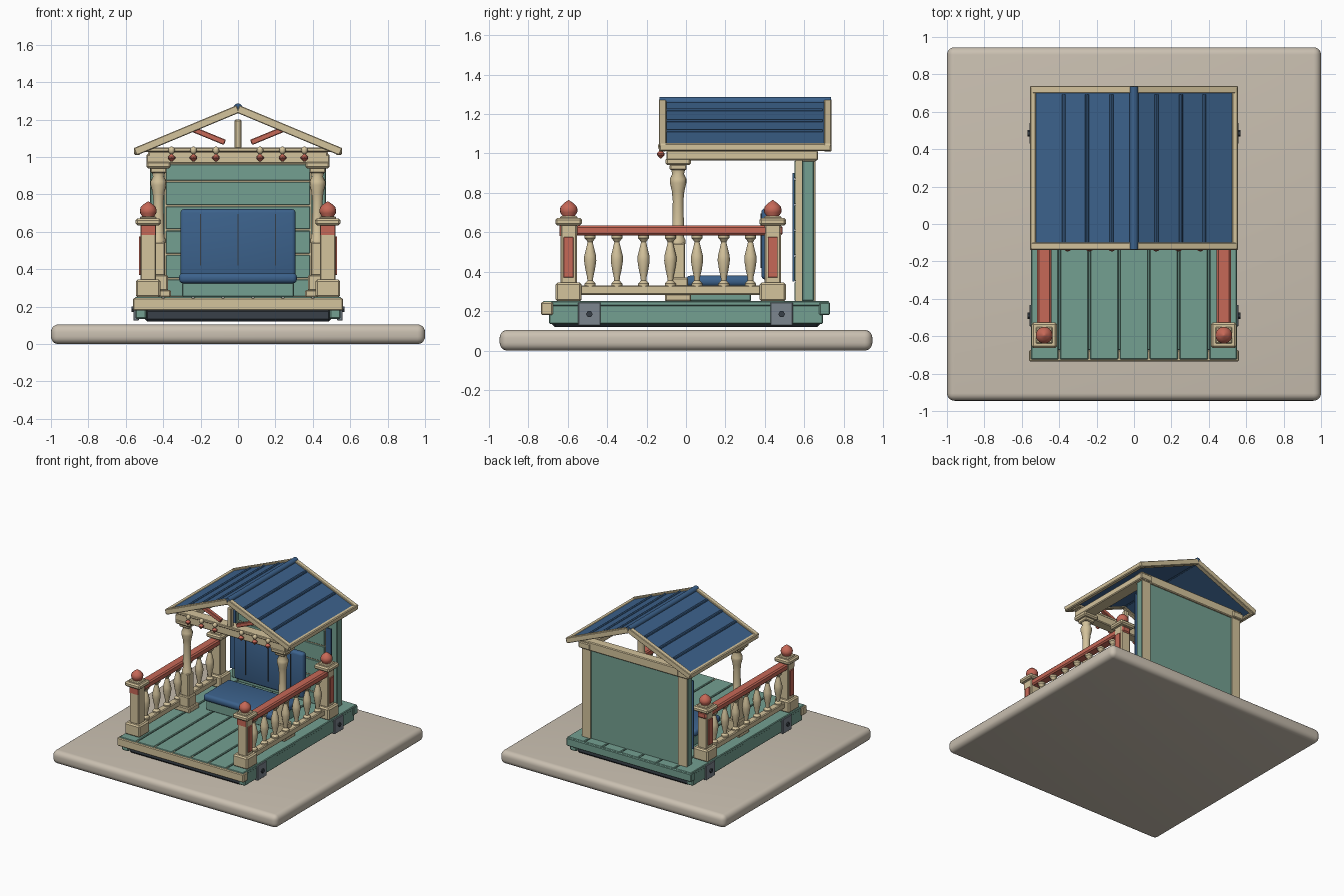
import bpy, bmesh, math
from mathutils import Vector, Matrix

if "Cube" in bpy.data.objects:
    bpy.data.objects.remove(bpy.data.objects["Cube"])


def mat(name, r, g, b):
    m = bpy.data.materials.new(name)
    m.diffuse_color = [((c / 255 + 0.055) / 1.055) ** 2.4 for c in (r, g, b)] + [1]
    m.use_nodes = True
    m.node_tree.nodes["Principled BSDF"].inputs["Base Color"].default_value = m.diffuse_color
    return m


CREAM = mat("cream paint", 212, 195, 156)
TEAL = mat("teal paint", 116, 160, 145)
RED = mat("brick red paint", 198, 104, 87)
BLUE = mat("blue", 60, 98, 140)
STONE = mat("stone", 202, 192, 177)
DARK = mat("charcoal", 56, 64, 72)
METAL = mat("grey metal", 124, 134, 143)


def finish(name, bm, m, smooth=False):
    bmesh.ops.recalc_face_normals(bm, faces=bm.faces)
    me = bpy.data.meshes.new(name)
    bm.to_mesh(me)
    bm.free()
    me.materials.append(m)
    ob = bpy.data.objects.new(name, me)
    bpy.context.collection.objects.link(ob)
    if smooth:
        bpy.ops.object.select_all(action='DESELECT')
        ob.select_set(True)
        bpy.context.view_layer.objects.active = ob
        bpy.ops.object.shade_smooth_by_angle(angle=math.radians(40))
    return ob


def box(name, m, x, y, z, bevel=0.006, seg=1, rot=None):
    """Box from (min, max) ranges, optionally rotated about its centre."""
    c = Vector([(a + b) / 2 for a, b in (x, y, z)])
    s = [abs(b - a) for a, b in (x, y, z)]
    bm = bmesh.new()
    bmesh.ops.create_cube(bm, size=1, matrix=Matrix.Diagonal((*s, 1)))
    if bevel:
        bmesh.ops.bevel(bm, geom=bm.edges[:], offset=min(bevel, min(s) * 0.4),
                        segments=seg, profile=0.5, affect='EDGES')
    bm.transform(Matrix.Translation(c) @ (rot or Matrix()))
    return finish(name, bm, m, seg > 1)


def block(name, m, x, y, z, h, bevel=0.006):
    """Square block centred on x, y with half width h."""
    return box(name, m, (x - h, x + h), (y - h, y + h), z, bevel)


def bar(name, m, a, b, y, t):
    """Board in the xz plane from a to b, thickness t, spanning range y."""
    d = Vector((b[0] - a[0], 0, b[1] - a[1]))
    cx, cz, L = (a[0] + b[0]) / 2, (a[1] + b[1]) / 2, d.length
    rot = Matrix.Rotation(-math.atan2(d.z, d.x), 4, 'Y')
    return box(name, m, (cx - L / 2, cx + L / 2), y, (cz - t / 2, cz + t / 2), 0.004, 1, rot)


def lathe(name, m, x, y, prof, n=16):
    """Turned part from (radius, height) pairs."""
    bm = bmesh.new()
    rings = [[bm.verts.new((x + r * math.cos(i * math.tau / n),
                            y + r * math.sin(i * math.tau / n), z)) for i in range(n)]
             for r, z in prof]
    for p, q in zip(rings, rings[1:]):
        for i in range(n):
            bm.faces.new((p[i], p[(i + 1) % n], q[(i + 1) % n], q[i]))
    bm.faces.new(rings[0])
    bm.faces.new(rings[-1])
    return finish(name, bm, m, True)


def rod(name, m, c, axis, r, L, n=12):
    """Cylinder centred on c along axis X or Y."""
    bm = bmesh.new()
    bmesh.ops.create_cone(bm, cap_ends=True, segments=n, radius1=r, radius2=r, depth=L)
    rot = Matrix.Rotation(math.pi / 2, 4, 'Y' if axis == 'X' else 'X')
    bm.transform(Matrix.Translation(c) @ rot)
    return finish(name, bm, m, n > 8)


# ground slab and platform
box("ground_slab", STONE, (-1, 1), (-.945, .945), (0, .105), .04, 5)
box("underframe", DARK, (-.5, .5), (-.68, .68), (.12, .19), .015)
box("subfloor", TEAL, (-.53, .53), (-.67, .67), (.18, .232), 0)
box("front_fascia", CREAM, (-.562, .562), (-.735, -.675), (.18, .246))
box("rear_fascia", TEAL, (-.555, .555), (.675, .73), (.18, .246))
edges = [-.555, -.4, -.24, -.08, .08, .24, .4, .555]
for a, b in zip(edges, edges[1:]):
    box("deck_plank", TEAL, (a + .004, b - .004), (-.725, .725), (.225, .252), .005)

BALUSTER = [(.028, .325), (.028, .34), (.014, .355), (.016, .375), (.024, .41), (.031, .455),
            (.030, .48), (.02, .52), (.013, .55), (.02, .562), (.028, .57), (.028, .588)]
COLUMN = [(.038, .54), (.038, .56), (.031, .575), (.028, .70), (.027, .76), (.032, .81),
          (.042, .85), (.042, .87), (.030, .895), (.036, .92)]
FINIAL = [(.028, .67), (.03, .68), (.043, .70), (.045, .715), (.04, .732),
          (.025, .747), (.012, .756), (.002, .763)]

for s in (-1, 1):
    # side beams with bolted brackets
    box("side_beam", TEAL, (s * .49, s * .548), (-.695, .695), (.135, .24))
    for y in (-.49, .485):
        box("bracket", METAL, (s * .53, s * .56), (y - .057, y + .057), (.125, .245), .004)
        rod("bracket_bolt", DARK, (s * .561, y, .185), 'X', .017, .018, 6)

    # railing
    X = s * .48
    for y in (-.595, .44):
        block("post_base", CREAM, X, y, (.25, .345), .066, .01)
        block("post_shaft", CREAM, X, y, (.34, .64), .041)
        block("post_cap", CREAM, X, y, (.635, .672), .068, .01)
        block("post_collar", CREAM, X, y, (.665, .682), .045)
        lathe("finial", RED, X, y, FINIAL)
        box("post_panel", RED, (X + s * .04, X + s * .05), (y - .025, y + .025), (.37, .575), .002)
    box("post_front_band", RED, (X - .038, X + .038), (-.641, -.635), (.582, .634), 0)
    box("hand_rail", RED, (X - .038, X + .038), (-.56, .49), (.583, .634), .01)
    box("bottom_rail", CREAM, (X - .028, X + .028), (-.54, .39), (.283, .33))
    for i in range(7):
        lathe("baluster", CREAM, X, -.486 + i * .1355, BALUSTER, 12)

    # roof column
    cx, cy = s * .425, -.04
    block("column_plinth", CREAM, cx, cy, (.25, .29), .066)
    block("column_base", CREAM, cx, cy, (.285, .37), .05)
    block("column_pedestal", CREAM, cx, cy, (.365, .545), .036)
    lathe("column_shaft", CREAM, cx, cy, COLUMN)
    block("column_neck", CREAM, cx, cy, (.915, .945), .043)
    block("column_capital", CREAM, cx, cy, (.94, .978), .065, .01)
    box("top_plate", CREAM, (s * .39, s * .49), (-.1, .67), (.965, 1.015))

    # rear wall corner
    box("wall_post", TEAL, (s * .385, s * .47), (.587, .65), (.25, .965))
    box("wall_back_trim", CREAM, (s * .39, s * .468), (.648, .656), (.25, .965), 0)
    box("wall_hanging", BLUE, (s * .4, s * .45), (.54, .55), (.35, .9), 0)

    # roof slope
    bar("roof_panel", BLUE, (0, 1.257), (s * .54, 1.032), (-.12, .715), .02)
    for x in (.12, .25, .375):
        rod("roof_rib", BLUE, (s * x, .297, 1.268 - x * .417), 'Y', .011, .79, 8)
    for y in ((-.138, -.1), (.7, .738)):
        bar("rake_board", CREAM, (0, 1.257), (s * .55, 1.028), y, .042)
    box("eave_board", CREAM, (s * .522, s * .556), (-.135, .735), (1.012, 1.052))

    # gable brace and hanging ornaments
    bar("gable_brace", RED, (s * .07, 1.078), (s * .24, 1.148), (-.125, -.095), .03)
    for x in (.118, .238, .355):
        lathe("ornament_knob", CREAM, s * x, -.125,
              [(.004, 1.015), (.015, 1.024), (.018, 1.036), (.015, 1.048), (.004, 1.056)], 10)
        lathe("ornament_drop", RED, s * x, -.128,
              [(.003, .975), (.02, .993), (.02, 1.0), (.005, 1.016)], 8)

# roof frame
rod("ridge_cap", BLUE, (0, .3, 1.264), 'Y', .023, .87)
box("front_tie_beam", CREAM, (-.48, .48), (-.1, -.02), (.965, 1.03))
box("front_tie_trim", CREAM, (-.5, .5), (-.115, -.03), (1.028, 1.05), .004)
box("rear_tie_beam", CREAM, (-.48, .48), (.585, .662), (.96, 1.03))
box("king_post", CREAM, (-.018, .018), (-.115, -.08), (1.045, 1.2))

# rear wall
box("wall_panel", TEAL, (-.39, .39), (.587, .647), (.25, .965), 0)
box("wall_backing", CREAM, (-.392, .392), (.556, .588), (.25, .965), 0)
rows = [.25, .35, .48, .61, .74, .87, .965]
for a, b in zip(rows, rows[1:]):
    box("wall_siding", TEAL, (-.385, .385), (.549, .565), (a + .004, b - .004), .003)

# bench
box("bench_base", TEAL, (-.3, .3), (.02, .33), (.25, .33))
box("seat_cushion", BLUE, (-.315, .315), (0, .33), (.325, .38), .022, 3)
box("back_cushion", BLUE, (-.308, .308), (.382, .435), (.36, .722), .02, 3)
for x in (-.2, 0, .2):
    box("cushion_seam", DARK, (x - .003, x + .003), (.379, .384), (.42, .695), 0)
